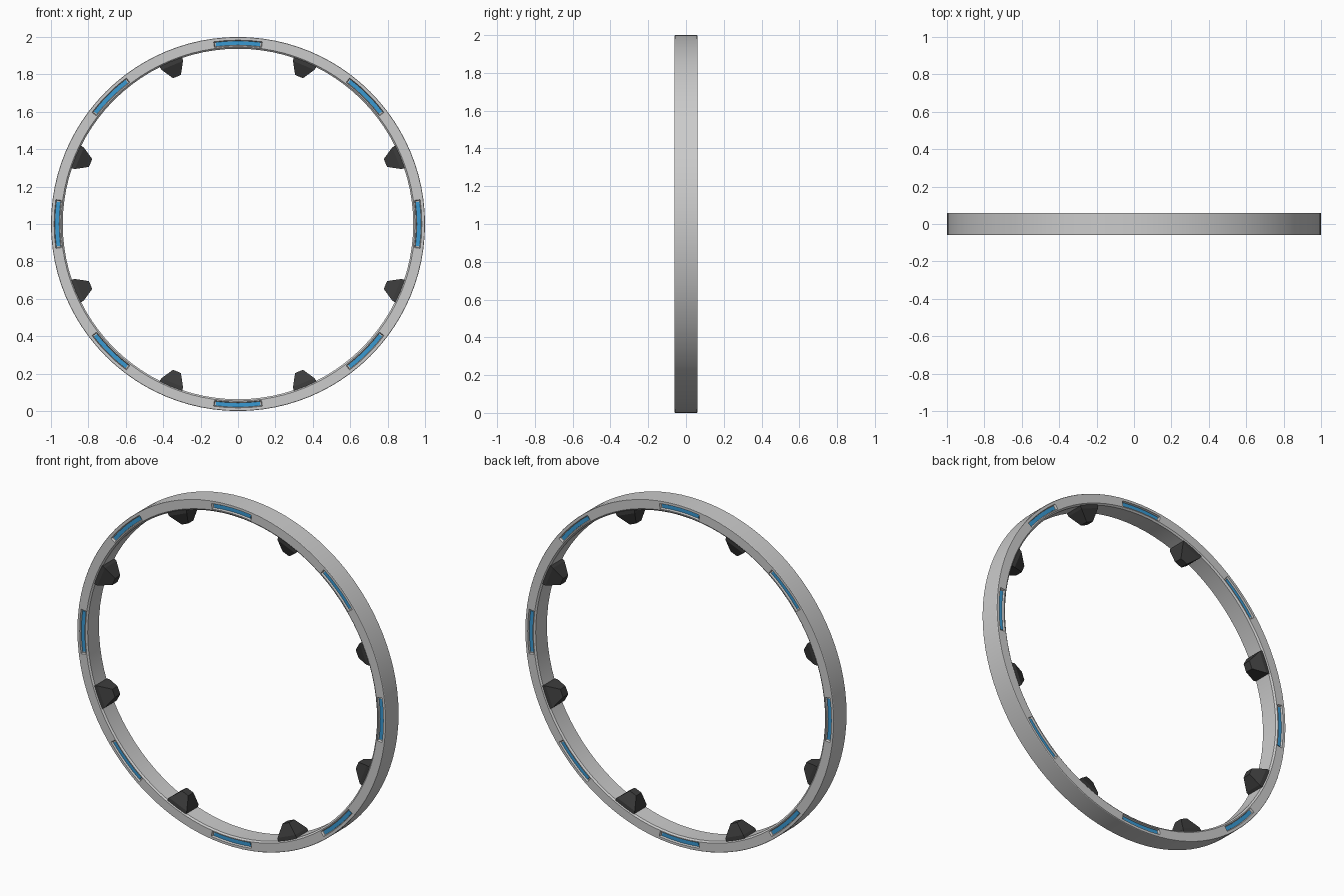
import bpy, bmesh
from math import sin, cos, radians, pi

if "Cube" in bpy.data.objects:
    bpy.data.objects.remove(bpy.data.objects["Cube"])


def material(name, rgb):
    m = bpy.data.materials.new(name)
    m.diffuse_color = (*rgb, 1)
    m.use_nodes = True
    m.node_tree.nodes["Principled BSDF"].inputs["Base Color"].default_value = m.diffuse_color
    return m


BLUE = material("light_blue", (0.04, 0.32, 0.65))
DARK = material("dark_metal", (0.045, 0.045, 0.045))
HALF = radians(7.8)      # half the angular length of a light pocket


def polar(r, a, y):
    return (r * sin(a), y, 1 + r * cos(a))


def finish(name, bm, mat=None, smooth=True):
    bmesh.ops.recalc_face_normals(bm, faces=bm.faces)
    me = bpy.data.meshes.new(name)
    bm.to_mesh(me)
    bm.free()
    ob = bpy.data.objects.new(name, me)
    bpy.context.collection.objects.link(ob)
    if mat:
        me.materials.append(mat)
    if smooth:
        bpy.ops.object.select_all(action='DESELECT')
        ob.select_set(True)
        bpy.context.view_layer.objects.active = ob
        bpy.ops.object.shade_smooth_by_angle(angle=radians(30))
    return ob


def sweep(bm, profile, angles, closed):
    """Sweep an (r, y) loop round the ring axis; returns faces[step][side]."""
    rings = [[bm.verts.new(polar(r, a, y)) for r, y in profile] for a in angles]
    n, steps = len(profile), len(angles) - (0 if closed else 1)
    faces = []
    for i in range(steps):
        p, q = rings[i], rings[(i + 1) % len(rings)]
        faces.append([bm.faces.new((p[j], p[(j + 1) % n], q[(j + 1) % n], q[j]))
                      for j in range(n)])
    if not closed:
        bm.faces.new(rings[0])
        bm.faces.new(rings[-1])
    return faces


# Main ring, with 8 bevelled light pockets on each face
half_profile = [(0.937, -0.052), (0.946, -0.06), (0.949, -0.06),
                (0.986, -0.06), (0.998, -0.06), (1.0, -0.057)]
profile = half_profile + [(r, -y) for r, y in reversed(half_profile)]
angles = []
for k in range(8):
    c = k * pi / 4
    angles += [c - HALF + 2 * HALF * i / 4 for i in range(4)]
    angles += [c + HALF + (pi / 4 - 2 * HALF) * i / 8 for i in range(8)]
bm = bmesh.new()
faces = sweep(bm, profile, angles, True)
bmesh.ops.recalc_face_normals(bm, faces=bm.faces)
for k in range(8):
    for side in (2, 8):
        pocket = [faces[k * 12 + i][side] for i in range(4)]
        bmesh.ops.inset_region(bm, faces=pocket, thickness=0.003,
                               depth=0.0, use_even_offset=True)
        bmesh.ops.inset_region(bm, faces=pocket, thickness=0.004,
                               depth=-0.012, use_even_offset=True)
finish("ring", bm)

# Blue light strips resting on the pocket floors
for side, s in (("front", -1), ("back", 1)):
    for k in range(8):
        bm = bmesh.new()
        strip = [(0.957, s * 0.046), (0.978, s * 0.046),
                 (0.978, s * 0.051), (0.957, s * 0.051)]
        h = HALF * 0.9
        sweep(bm, strip, [k * pi / 4 - h + 2 * h * i / 4 for i in range(5)], False)
        finish(f"{side}_light_{k + 1}", bm, BLUE)

# Tapered dark blocks on the inside of the ring
for k in range(8):
    a = (k + 0.5) * pi / 4
    bm = bmesh.new()
    layers = []
    for r, w, d in ((0.945, 0.068, 0.055), (0.918, 0.062, 0.054), (0.853, 0.023, 0.024)):
        layers.append([bm.verts.new((r * sin(a) + t * w * cos(a), y * d,
                                     1 + r * cos(a) - t * w * sin(a)))
                       for t, y in ((-1, -1), (1, -1), (1, 1), (-1, 1))])
    for p, q in zip(layers, layers[1:]):
        for j in range(4):
            bm.faces.new((p[j], p[(j + 1) % 4], q[(j + 1) % 4], q[j]))
    bm.faces.new(layers[0])
    bm.faces.new(layers[-1])
    finish(f"inner_block_{k + 1}", bm, DARK, smooth=False)
